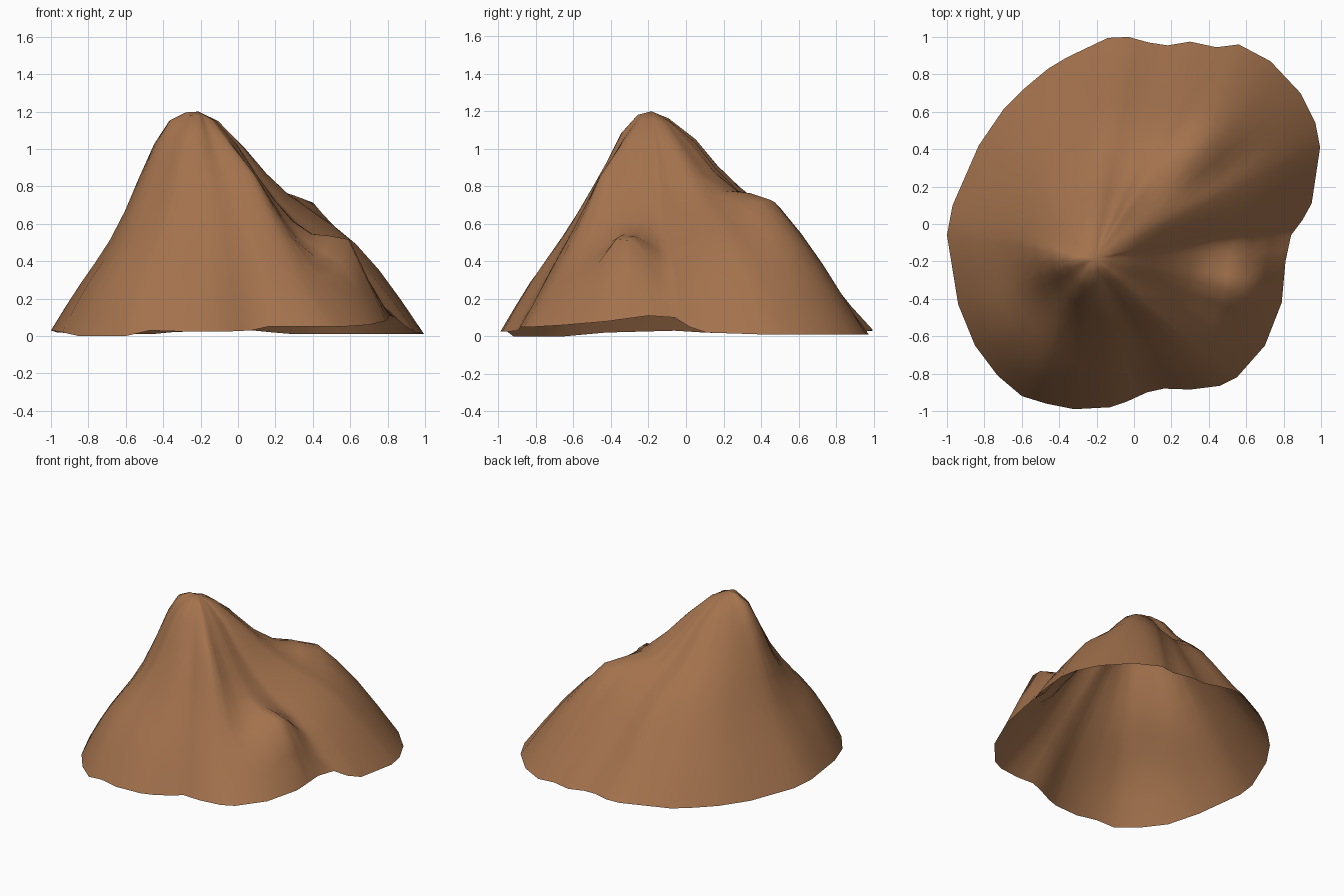
import bpy, bmesh, math
from mathutils import Vector

PEAK = Vector((-0.21, -0.185))

# Ground outline, counterclockwise: x, y, z of the uneven rim
RIM = [
    (0.995, 0.41, 0.01), (0.97, 0.54, 0.01), (0.89, 0.70, 0.01), (0.73, 0.87, 0.01),
    (0.56, 0.96, 0.01), (0.44, 0.945, 0.01), (0.30, 0.975, 0.01), (0.18, 0.955, 0.02),
    (0.08, 0.97, 0.03), (-0.03, 1.0, 0.03), (-0.14, 0.995, 0.03), (-0.36, 0.89, 0.02),
    (-0.46, 0.83, 0.01), (-0.58, 0.73, 0.01), (-0.70, 0.61, 0.01), (-0.83, 0.42, 0.01),
    (-0.97, 0.10, 0.02), (-1.0, -0.06, 0.03), (-0.94, -0.43, 0.02), (-0.85, -0.65, 0.0),
    (-0.73, -0.81, 0.0), (-0.60, -0.92, 0.0), (-0.47, -0.96, 0.03), (-0.32, -0.99, 0.025),
    (-0.13, -0.98, 0.025), (-0.04, -0.95, 0.025), (0.07, -0.90, 0.03), (0.16, -0.88, 0.05),
    (0.30, -0.885, 0.05), (0.46, -0.865, 0.05), (0.55, -0.82, 0.05), (0.70, -0.65, 0.06),
    (0.79, -0.42, 0.08), (0.81, -0.20, 0.11), (0.84, -0.06, 0.10), (0.90, 0.02, 0.05),
    (0.95, 0.11, 0.02),
]

# Slope heights from peak to foot, per compass angle (degrees)
STATIONS = [0, .09, .2, .3, .4, .5, .6, .7, .8, .9]
SLOPES = {
    -180: (1.20, 1.17, 1.05, .86, .66, .51, .39, .28, .16),
    -135: (1.19, 1.09, .89, .71, .60, .51, .42, .31, .17),
    -95: (1.19, 1.09, .92, .77, .63, .51, .40, .29, .16),
    -65: (1.18, 1.07, .94, .83, .70, .57, .45, .32, .18),
    -40: (1.17, 1.05, .96, .87, .70, .55, .41, .28, .16),
    -25: (1.16, 1.03, .88, .74, .61, .49, .41, .34, .21),
    -11: (1.16, 1.03, .87, .73, .61, .55, .545, .53, .31),
    10: (1.16, 1.02, .85, .71, .60, .51, .43, .32, .18),
    32: (1.15, 1.01, .87, .76, .68, .60, .50, .36, .19),
    47: (1.15, .99, .85, .77, .77, .73, .59, .42, .22),
    70: (1.15, 1.04, .89, .77, .70, .60, .46, .31, .16),
    110: (1.17, 1.08, .93, .83, .71, .58, .44, .30, .16),
    145: (1.18, 1.10, .96, .83, .68, .54, .41, .28, .15),
    180: (1.20, 1.17, 1.05, .86, .66, .51, .39, .28, .16),
}
ANGLES = sorted(SLOPES)


def slope_height(angle, i):
    """Blend neighbouring slope profiles at station i (1..9)."""
    for a, b in zip(ANGLES, ANGLES[1:]):
        if a <= angle <= b:
            f = (angle - a) / (b - a)
            f = f * f * (3 - 2 * f)
            return SLOPES[a][i - 1] * (1 - f) + SLOPES[b][i - 1] * f
    return 0


# Double the rim points so the spurs and gullies stay crisp
rim = []
for p, q in zip(RIM, RIM[1:] + RIM[:1]):
    rim += [Vector(p), (Vector(p) + Vector(q)) / 2]
n = len(rim)

# Hollow hill shell: rings of points from the peak out to the rim
bm = bmesh.new()
top = bm.verts.new((PEAK.x, PEAK.y, 1.2))
rings = []
for i in range(1, len(STATIONS) + 1):
    ring = []
    for p in rim:
        d = p.xy - PEAK
        if i == len(STATIONS):
            ring.append(bm.verts.new(p))
            continue
        z = slope_height(math.degrees(math.atan2(d.y, d.x)), i)
        xy = PEAK + d * STATIONS[i]
        ring.append(bm.verts.new((xy.x, xy.y, z)))
    rings.append(ring)
for j in range(n):
    k = (j + 1) % n
    bm.faces.new((top, rings[0][j], rings[0][k]))
    for a, b in zip(rings, rings[1:]):
        bm.faces.new((a[j], b[j], b[k], a[k]))

# Soften the radial streaks on the upper slopes
upper = [v for ring in rings[:5] for v in ring]
bmesh.ops.smooth_vert(bm, verts=upper, factor=0.4, use_axis_x=False,
                      use_axis_y=False, use_axis_z=True)
for f in bm.faces:
    f.smooth = True
mesh = bpy.data.meshes.new("hill")
bm.to_mesh(mesh)
bm.free()
hill = bpy.data.objects.new("hill", mesh)
bpy.context.collection.objects.link(hill)

# Brown earth
earth = bpy.data.materials.new("earth")
earth.diffuse_color = (0.37, 0.17, 0.075, 1)
mesh.materials.append(earth)
